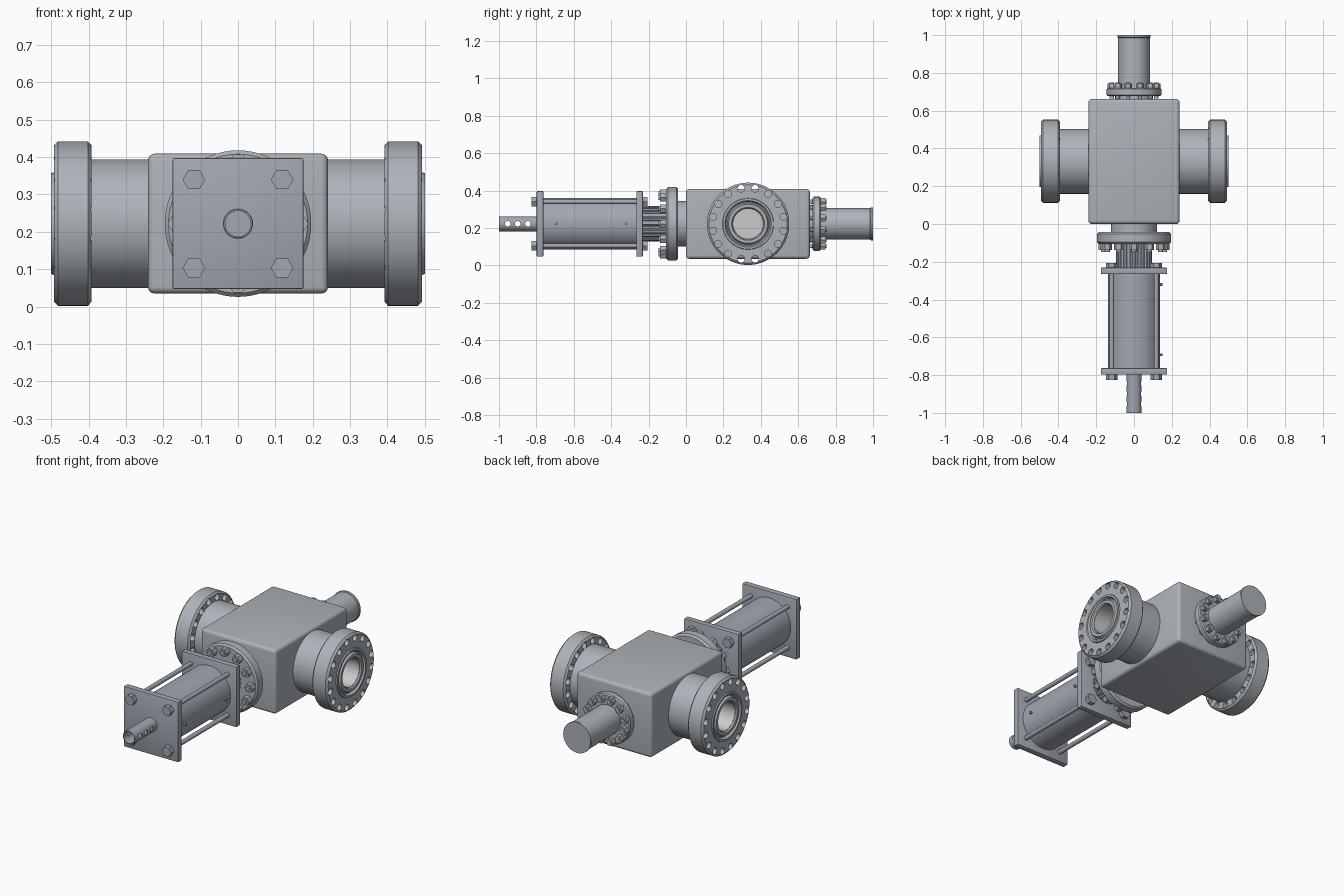
import bpy, bmesh
from math import radians, pi, sin, cos
from mathutils import Matrix, Vector

if "Cube" in bpy.data.objects:
    bpy.data.objects.remove(bpy.data.objects["Cube"])

CZ = 0.222   # height of every axis
CY = 0.332   # position of the through-bore axis


def paint(name, colour):
    mat = bpy.data.materials.new(name)
    mat.diffuse_color = (*colour, 1)
    mat.use_nodes = True
    mat.node_tree.nodes["Principled BSDF"].inputs["Base Color"].default_value = mat.diffuse_color
    return mat


CAST = paint("cast_steel", (0.42, 0.455, 0.49))
STEEL = paint("actuator_steel", (0.36, 0.39, 0.44))


def finish(name, bm, mat):
    bmesh.ops.recalc_face_normals(bm, faces=bm.faces[:])
    me = bpy.data.meshes.new(name)
    bm.to_mesh(me)
    bm.free()
    ob = bpy.data.objects.new(name, me)
    bpy.context.collection.objects.link(ob)
    if mat:
        me.materials.append(mat)
    bpy.ops.object.select_all(action='DESELECT')
    ob.select_set(True)
    bpy.context.view_layer.objects.active = ob
    bpy.ops.object.shade_smooth_by_angle(angle=radians(30))
    return ob


def lathe(name, profile, axis='Y', steps=64, closed=False, mat=CAST):
    """Revolve (position, radius) points about the X or Y axis line."""
    bm = bmesh.new()
    if axis == 'Y':
        cent, ax = Vector((0, 0, CZ)), Vector((0, 1, 0))
        vs = [bm.verts.new((0, a, CZ + r)) for a, r in profile]
    else:
        cent, ax = Vector((0, CY, CZ)), Vector((1, 0, 0))
        vs = [bm.verts.new((a, CY, CZ + r)) for a, r in profile]
    es = [bm.edges.new(p) for p in zip(vs, vs[1:])]
    if closed:
        es.append(bm.edges.new((vs[-1], vs[0])))
    bmesh.ops.spin(bm, geom=vs + es, cent=cent, axis=ax, angle=2 * pi,
                   steps=steps, use_merge=True)
    bmesh.ops.remove_doubles(bm, verts=bm.verts[:], dist=1e-5)
    return finish(name, bm, mat)


def rods(name, items, axis='Y', segs=16, roll=0, mat=CAST):
    """Many parallel cylinders: items are (u, z, start, end, radius)."""
    bm = bmesh.new()
    turn = Matrix.Rotation(pi / 2, 4, 'X' if axis == 'Y' else 'Y')
    for u, z, a, b, r in items:
        mid = (u, (a + b) / 2, z) if axis == 'Y' else ((a + b) / 2, u, z)
        m = Matrix.Translation(mid) @ turn @ Matrix.Rotation(roll, 4, 'Z')
        bmesh.ops.create_cone(bm, cap_ends=True, segments=segs, radius1=r,
                              radius2=r, depth=abs(b - a), matrix=m)
    return finish(name, bm, mat)


def box(name, x, y0, y1, z, bevel, segs, mat=CAST):
    bm = bmesh.new()
    m = Matrix.Translation((0, (y0 + y1) / 2, CZ)) @ Matrix.Diagonal((2 * x, y1 - y0, 2 * z, 1))
    bmesh.ops.create_cube(bm, size=1, matrix=m)
    bmesh.ops.bevel(bm, geom=bm.edges[:], offset=bevel, segments=segs,
                    profile=0.5, affect='EDGES')
    return finish(name, bm, mat)


def cut(ob, cutter):
    mod = ob.modifiers.new("cut", 'BOOLEAN')
    mod.operation, mod.solver, mod.object = 'DIFFERENCE', 'EXACT', cutter
    bpy.ops.object.select_all(action='DESELECT')
    ob.select_set(True)
    bpy.context.view_layer.objects.active = ob
    bpy.ops.object.modifier_apply(modifier=mod.name)
    bpy.data.objects.remove(cutter)
    bpy.ops.object.shade_smooth_by_angle(angle=radians(30))


def circle(n, r, cu, offset=0.0):
    return [(cu + r * cos(2 * pi * (i + offset) / n),
             CZ + r * sin(2 * pi * (i + offset) / n)) for i in range(n)]


# valve body with a bore pocket on each side
body = box("valve_body", 0.241, 0.0, 0.662, 0.187, 0.018, 4)
cut(body, rods("bore_cutter", [(CY, CZ, s * 0.06, s * 0.3, 0.082) for s in (-1, 1)],
               'X', 64))

# side necks with bolted flanges, raised face and seal groove, plus bright bore liner
for s, side in ((-1, "left"), (1, "right")):
    prof = [(0.225, 0.082), (0.225, 0.172), (0.392, 0.172), (0.392, 0.209),
            (0.402, 0.22), (0.482, 0.22), (0.493, 0.209), (0.493, 0.137),
            (0.5, 0.135), (0.5, 0.124), (0.485, 0.117), (0.485, 0.111),
            (0.5, 0.104), (0.5, 0.088), (0.492, 0.082)]
    flange = lathe(side + "_flange", [(s * a, r) for a, r in prof], 'X', 80, True)
    cut(flange, rods("hole_cutter", [(u, z, s * 0.38, s * 0.52, 0.019)
                                     for u, z in circle(16, 0.192, CY, 0.5)], 'X', 20))
    liner = [(0.07, 0), (0.07, 0.08), (0.49, 0.08), (0.49, 0.0815), (0.062, 0.0815), (0.062, 0)]
    lathe(side + "_bore_liner", [(s * a, r) for a, r in liner], 'X', mat=None)

# front bonnet: neck and flange
lathe("front_bonnet", [(0.02, 0), (0.02, 0.122), (-0.042, 0.122), (-0.042, 0.186),
                       (-0.052, 0.196), (-0.096, 0.196), (-0.106, 0.186), (-0.106, 0)])
pts = circle(12, 0.163, 0)
rods("front_bonnet_nuts", [(u, z, -0.138, -0.104, 0.025) for u, z in pts], segs=6, roll=pi / 6)
rods("front_bonnet_studs", [(u, z, -0.147, -0.1, 0.013) for u, z in pts])

# ribbed coupling between bonnet and actuator
lathe("coupling_core", [(-0.1, 0), (-0.1, 0.087), (-0.24, 0.087), (-0.24, 0)], mat=STEEL)
rods("coupling_ribs", [(u, z, -0.24, -0.1, 0.008) for u, z in circle(24, 0.086, 0)],
     segs=12, mat=STEEL)

# actuator cylinder, end plates and tie rods
lathe("actuator_barrel", [(-0.25, 0), (-0.25, 0.138), (-0.78, 0.138), (-0.78, 0)], mat=STEEL)
box("actuator_rear_plate", 0.175, -0.265, -0.231, 0.175, 0.004, 2, STEEL)
box("actuator_front_plate", 0.175, -0.798, -0.763, 0.175, 0.004, 2, STEEL)
corners = [(x, CZ + z) for x in (-0.118, 0.118) for z in (-0.118, 0.118)]
rods("tie_rods", [(x, z, -0.805, -0.225, 0.0125) for x, z in corners], segs=20, mat=STEEL)
rods("tie_rod_nuts", [(x, z, a, b, 0.03) for x, z in corners
                      for a, b in ((-0.825, -0.796), (-0.233, -0.206))],
     segs=6, roll=pi / 6, mat=STEEL)
rods("air_ports", [(y, CZ, 0.12, 0.152, 0.007) for y in (-0.32, -0.692)], 'X', 12, mat=STEEL)

# hollow indicator tube with three cross holes
tube = lathe("indicator_tube", [(-0.79, 0), (-0.79, 0.04), (-0.997, 0.04), (-1.0, 0.038),
                                (-1.0, 0.034), (-0.81, 0.034), (-0.81, 0)], steps=40, mat=STEEL)
cut(tube, rods("tube_hole_cutter", [(y, CZ, -0.1, 0.1, 0.015)
                                    for y in (-0.953, -0.9, -0.845)], 'X', 20, mat=STEEL))

# rear bonnet: flange, nuts and stem housing
lathe("rear_bonnet", [(0.65, 0), (0.65, 0.1), (0.677, 0.1), (0.677, 0.138), (0.684, 0.145),
                      (0.714, 0.145), (0.721, 0.138), (0.721, 0.084), (0.985, 0.084),
                      (0.989, 0.088), (1.0, 0.088), (1.0, 0)])
pts = circle(12, 0.122, 0, 0.5)
rods("rear_bonnet_nuts", [(u, z, 0.719, 0.745, 0.022) for u, z in pts], segs=6, roll=pi / 6)
rods("rear_bonnet_studs", [(u, z, 0.665, 0.75, 0.011) for u, z in pts])
